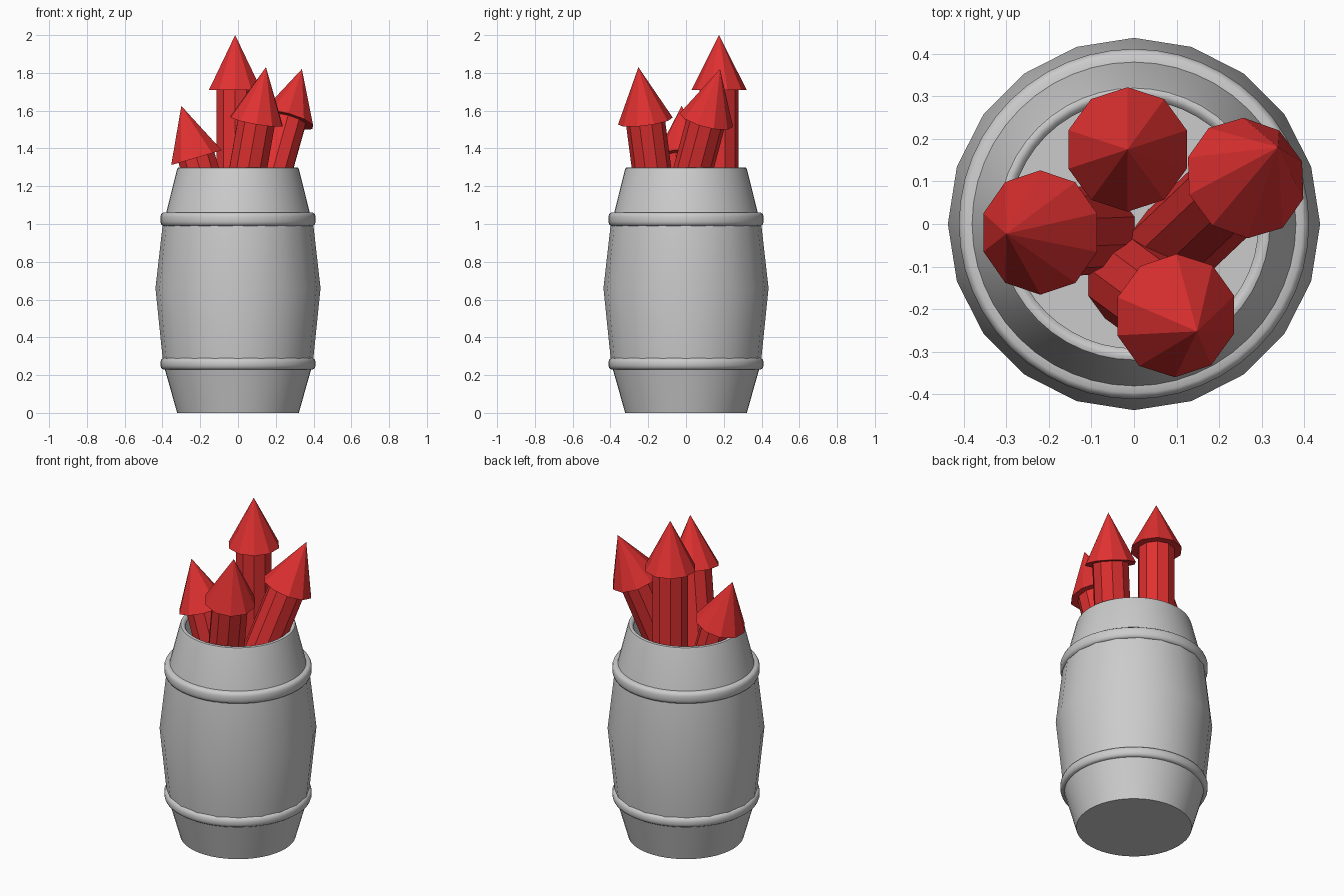
import bpy, bmesh, math
from mathutils import Vector

if "Cube" in bpy.data.objects:
    bpy.data.objects.remove(bpy.data.objects["Cube"])


def lathe(name, profile, sides, smooth=True, closed=False):
    """Revolve a (radius, z) profile around the z axis."""
    bm = bmesh.new()
    verts = [bm.verts.new((0, r, z)) for r, z in profile]
    edges = [bm.edges.new(pair) for pair in zip(verts, verts[1:])]
    if closed:
        edges.append(bm.edges.new((verts[-1], verts[0])))
    bmesh.ops.spin(bm, geom=verts + edges, cent=(0, 0, 0), axis=(0, 0, 1),
                   angle=2 * math.pi, steps=sides, use_merge=False)
    bmesh.ops.remove_doubles(bm, verts=bm.verts, dist=0.0005)
    bmesh.ops.recalc_face_normals(bm, faces=bm.faces)
    mesh = bpy.data.meshes.new(name)
    bm.to_mesh(mesh)
    bm.free()
    obj = bpy.data.objects.new(name, mesh)
    bpy.context.collection.objects.link(obj)
    if smooth:
        bpy.ops.object.select_all(action='DESELECT')
        obj.select_set(True)
        bpy.context.view_layer.objects.active = obj
        bpy.ops.object.shade_smooth_by_angle(angle=math.radians(40))
    return obj


FLOOR = 0.95

# Barrel: closed base, bulging middle, tapered neck with open top
lathe("barrel_base", [(0, 0), (0.322, 0), (0.39, 0.24)], 48)
lathe("barrel_belly", [(0.395, 0.25), (0.437, 0.66), (0.395, 1.03)], 20)
lathe("barrel_neck", [(0.385, 1.04), (0.324, 1.285), (0.319, 1.297), (0.31, 1.30),
                      (0.30, 1.297), (0.292, 1.285), (0.35, FLOOR), (0, FLOOR)], 48)

# Hoops: rounded rings around the barrel
for name, z0, z1 in (("lower_hoop", 0.23, 0.29), ("upper_hoop", 0.99, 1.06)):
    b = 0.014
    lathe(name, [(0.37, z0), (0.396, z0), (0.406, z0 + b / 2), (0.411, z0 + b * 1.5),
                 (0.411, z1 - b * 1.5), (0.406, z1 - b / 2), (0.396, z1), (0.37, z1)],
          48, closed=True)

# Rockets: faceted shaft with a cone head, placed by tip and cone-base centre
red = bpy.data.materials.new("red")
red.diffuse_color = (0.75, 0.03, 0.03, 1)
red.use_nodes = True
red.node_tree.nodes["Principled BSDF"].inputs["Base Color"].default_value = red.diffuse_color
rockets = (
    ("rocket_back", (-0.015, 0.175, 2.0), (-0.015, 0.175, 1.71)),
    ("rocket_left", (-0.30, -0.023, 1.625), (-0.22, -0.02, 1.352)),
    ("rocket_front", (0.148, -0.252, 1.83), (0.098, -0.215, 1.545)),
    ("rocket_right", (0.338, 0.18, 1.82), (0.262, 0.108, 1.55)),
)
for name, tip, base in rockets:
    tip, base = Vector(tip), Vector(base)
    axis = (tip - base).normalized()
    height = (tip - base).length
    shaft = (base.z - FLOOR + 0.05) / axis.z
    obj = lathe(name, [(0, -shaft), (0.104, -shaft), (0.104, 0), (0.146, 0), (0, height)],
                10, smooth=False)
    obj.location = base
    obj.rotation_euler = Vector((0, 0, 1)).rotation_difference(axis).to_euler()
    obj.data.materials.append(red)
